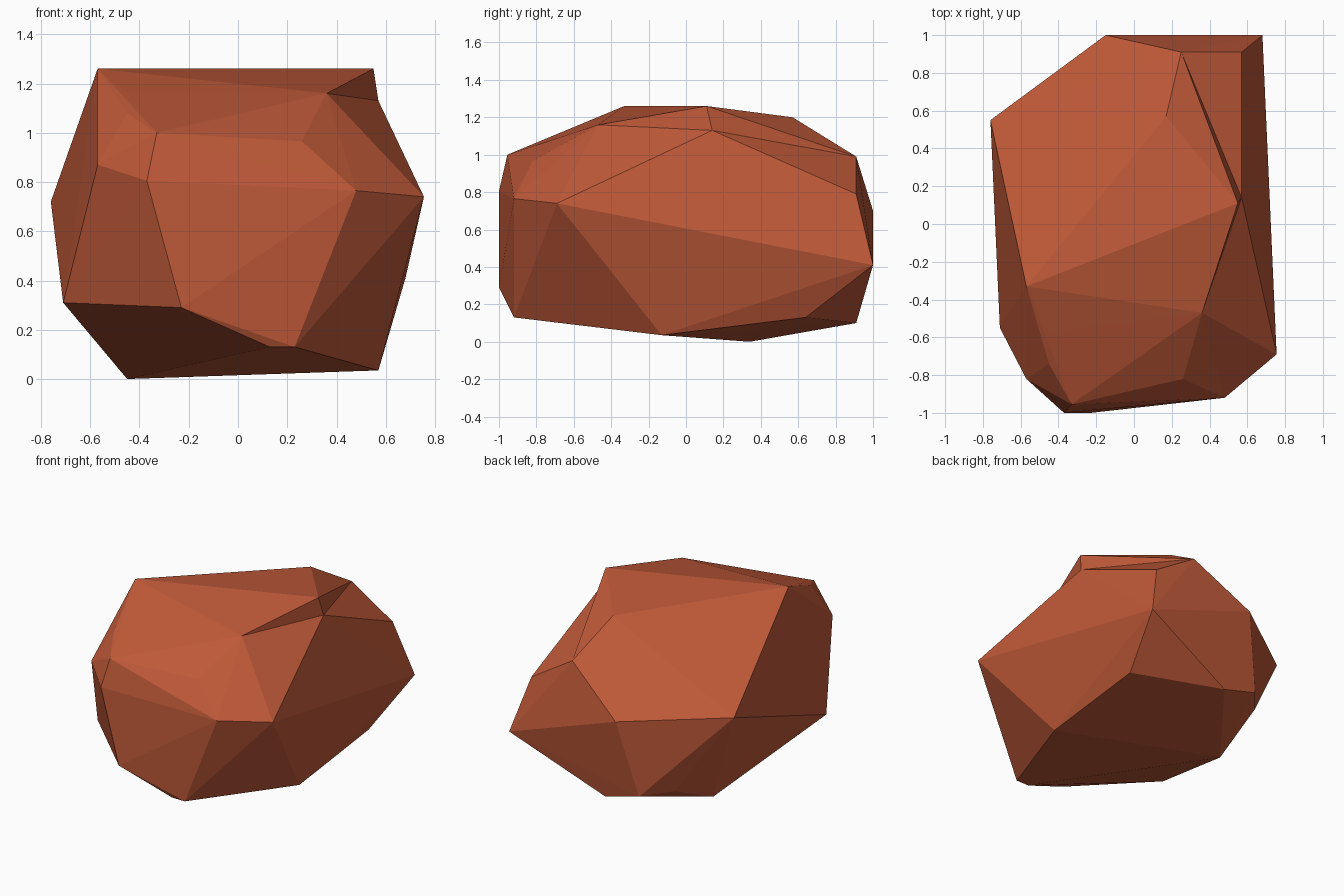
import bpy, bmesh
from mathutils import Vector

if "Cube" in bpy.data.objects:
    bpy.data.objects.remove(bpy.data.objects["Cube"])

# Corner points of the boulder, grouped by height band
corners = dict(
    # crown
    crown_l=(-.57, -.33, 1.26), crown_r=(.55, .11, 1.26), crown_b=(.17, .57, 1.20),
    brow_l=(-.45, -.57, 1.16), brow_r=(.36, -.47, 1.16), brow_low=(-.45, -.74, 1.08),
    # shoulders
    back_top=(.25, .91, .99), back_right=(.57, .91, .79), front_top=(-.33, -.955, 1.0),
    front_mid=(.26, -.82, .965), front_left=(-.57, -.82, .87), front_nose=(-.37, -1, .805),
    front_right=(.48, -.92, .765),
    # waist
    right_tip=(.755, -.69, .74), left_tip=(-.76, .55, .72), back_left=(-.15, 1, .70),
    back_tip=(.68, 1, .41),
    # foot
    left_low=(-.71, -.55, .31), nose_low=(-.23, -1, .29),
    front_foot_l=(.13, -.92, .13), front_foot_r=(.23, -.92, .13),
    right_foot=(.57, -.13, .035), back_foot_r=(.57, .64, .13), back_foot=(-.01, .91, .10),
    back_foot_m=(-.27, .91, .17), back_foot_l=(-.42, .73, .18), base=(-.45, .34, 0),
)

bm = bmesh.new()
v = {name: bm.verts.new(co) for name, co in corners.items()}
bmesh.ops.convex_hull(bm, input=bm.verts[:])


def dent(co, hub, ring):
    """Replace the hub's faces that lie within the ring by a fan to an inner point."""
    allowed = {v[n] for n in ring} | {v[hub]}
    old = [f for f in v[hub].link_faces if set(f.verts) <= allowed]
    if not old:
        return
    rim = {e for f in old for e in f.edges if sum(g in old for g in e.link_faces) == 1}
    rim = [tuple(e.verts) for e in rim]
    bmesh.ops.delete(bm, geom=old, context='FACES')
    tip = bm.verts.new(co)
    for a, b in rim:
        bm.faces.new((a, b, tip))


# Shallow hollow below the right end of the crown
dent((.57, .14, 1.13), 'crown_r',
     ('brow_r', 'right_tip', 'back_tip', 'back_right', 'back_top'))

bmesh.ops.delete(bm, geom=[p for p in bm.verts if not p.link_faces], context='VERTS')
bmesh.ops.recalc_face_normals(bm, faces=bm.faces[:])

mesh = bpy.data.meshes.new("boulder")
bm.to_mesh(mesh)
bm.free()

# Flat red-brown stone
stone = bpy.data.materials.new("red brown stone")
stone.diffuse_color = (.52, .10, .04, 1)
stone.use_nodes = True
stone.node_tree.nodes["Principled BSDF"].inputs["Base Color"].default_value = stone.diffuse_color
mesh.materials.append(stone)
bpy.context.collection.objects.link(bpy.data.objects.new("boulder", mesh))
